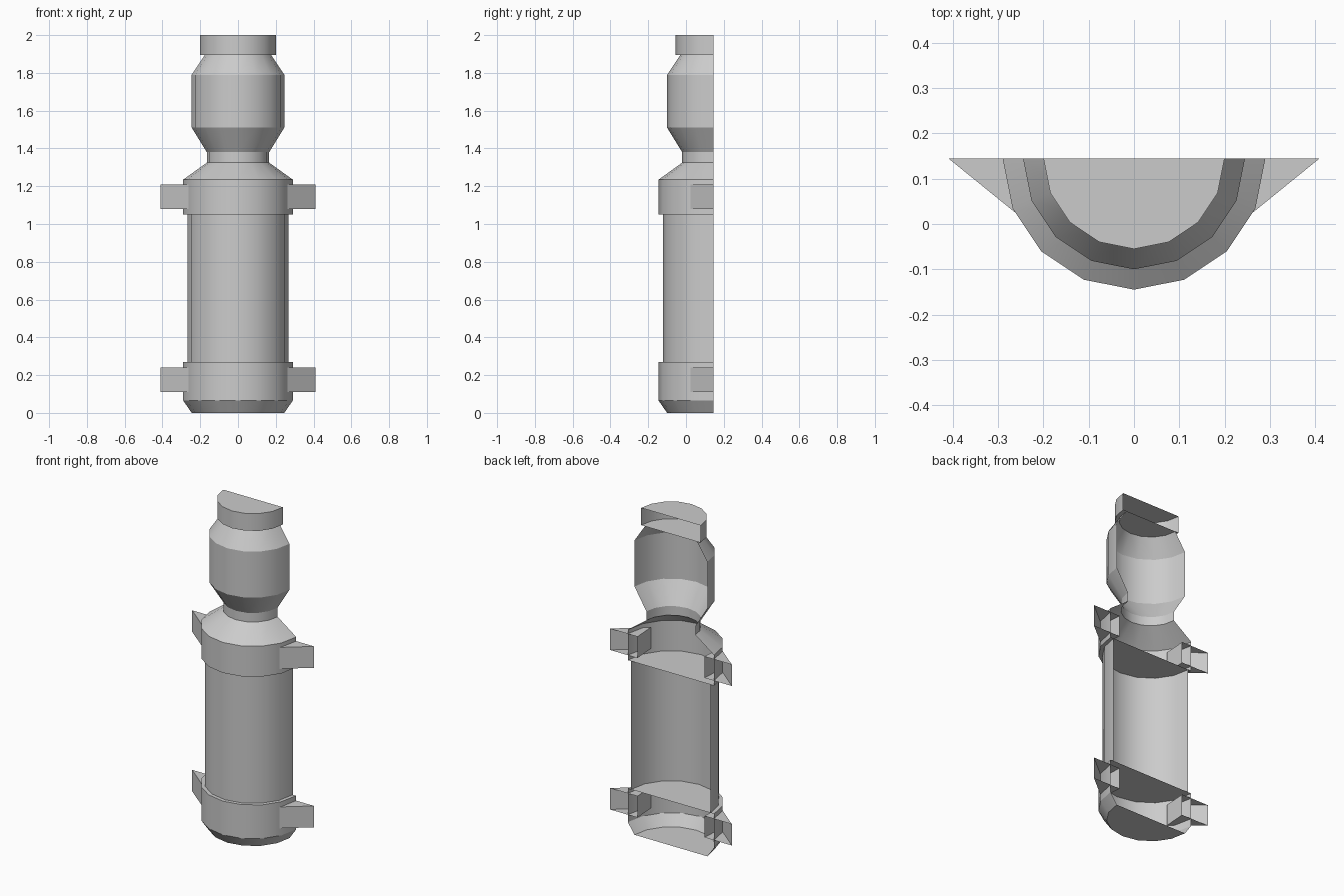
import bpy, bmesh
from math import sin, cos, pi, radians

if "Cube" in bpy.data.objects:
    bpy.data.objects.remove(bpy.data.objects["Cube"])

BACK = 0.145   # flat open back plane, also the turning axis
SEG = 8        # segments over the half turn


def finish(bm, name, smooth=True):
    me = bpy.data.meshes.new(name)
    bm.to_mesh(me)
    bm.free()
    ob = bpy.data.objects.new(name, me)
    bpy.context.collection.objects.link(ob)
    if smooth:
        bpy.ops.object.select_all(action='DESELECT')
        ob.select_set(True)
        bpy.context.view_layer.objects.active = ob
        bpy.ops.object.shade_smooth_by_angle(angle=radians(25))
    return ob


def half_turned(name, profile, cap_low=False, cap_high=False):
    """Half revolution of (radius, z) points, open at the back."""
    bm = bmesh.new()
    rings = []
    for r, z in profile:
        rings.append([bm.verts.new((-r * cos(pi * i / SEG), BACK - r * sin(pi * i / SEG), z))
                      for i in range(SEG + 1)])
    for lo, hi in zip(rings, rings[1:]):
        for i in range(SEG):
            bm.faces.new((lo[i], lo[i + 1], hi[i + 1], hi[i]))
    if cap_low:
        bm.faces.new(rings[0][::-1])
    if cap_high:
        bm.faces.new(rings[-1])
    return finish(bm, name)


def lug(name, z0, z1):
    """Wedge-shaped side lug, open at the back, mirrored to both sides."""
    plan = [(0.225, BACK), (0.235, 0.003), (0.41, BACK)]
    bm = bmesh.new()
    lo = [bm.verts.new((x, y, z0)) for x, y in plan]
    hi = [bm.verts.new((x, y, z1)) for x, y in plan]
    bm.faces.new(lo[::-1])
    bm.faces.new(hi)
    for i in range(2):
        bm.faces.new((lo[i], lo[i + 1], hi[i + 1], hi[i]))
    ob = finish(bm, name, smooth=False)
    mod = ob.modifiers.new("Mirror", 'MIRROR')
    mod.use_axis[0] = True
    return ob


# Base cup with chamfered foot
half_turned("base_cup", [(0.245, 0), (0.29, 0.065), (0.29, 0.27)], True, True)

# Pale tube between the cups
tube = half_turned("tube", [(0.268, 0.27), (0.268, 1.05)])
pale = bpy.data.materials.new("pale_grey")
pale.diffuse_color = (0.85, 0.88, 0.87, 1)
pale.use_nodes = True
pale.node_tree.nodes["Principled BSDF"].inputs["Base Color"].default_value = pale.diffuse_color
tube.data.materials.append(pale)

# Upper cup, shoulder, neck and bulb
half_turned("upper_cup", [(0.29, 1.05), (0.29, 1.235), (0.165, 1.325)], cap_low=True)
half_turned("neck_and_bulb", [(0.165, 1.325), (0.165, 1.38), (0.245, 1.51),
                              (0.245, 1.79), (0.175, 1.895)])

# Flat cap on top
half_turned("top_cap", [(0.20, 1.895), (0.20, 2.0)], True, True)

# Side lugs
lug("lower_lugs", 0.11, 0.24)
lug("upper_lugs", 1.08, 1.21)
